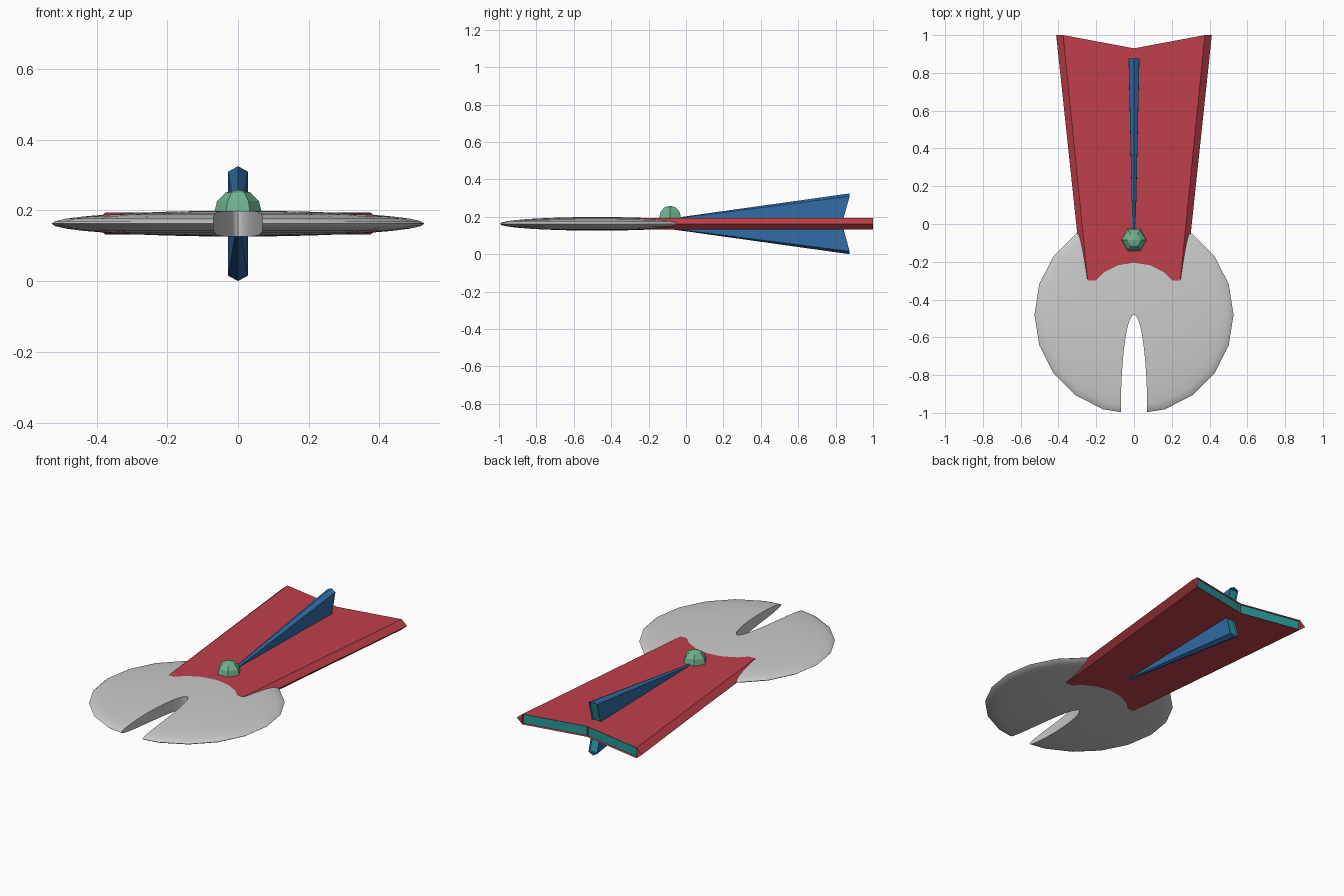
import bpy, bmesh
from math import cos, sin, pi, radians
from mathutils import Matrix

if "Cube" in bpy.data.objects:
    bpy.data.objects.remove(bpy.data.objects["Cube"])

ZC = 0.1625  # height of the symmetry plane


def material(name, rgb):
    m = bpy.data.materials.new(name)
    m.diffuse_color = (*rgb, 1)
    m.use_nodes = True
    m.node_tree.nodes["Principled BSDF"].inputs["Base Color"].default_value = m.diffuse_color
    return m


RED = material("red", (0.52, 0.05, 0.07))
BLUE = material("blue", (0.03, 0.15, 0.38))
TEAL = material("teal", (0.02, 0.32, 0.32))
GREEN = material("green", (0.16, 0.45, 0.28))


def make_object(name, bm, mats=()):
    bmesh.ops.recalc_face_normals(bm, faces=bm.faces[:])
    me = bpy.data.meshes.new(name)
    bm.to_mesh(me)
    bm.free()
    ob = bpy.data.objects.new(name, me)
    bpy.context.collection.objects.link(ob)
    for m in mats:
        me.materials.append(m)
    return ob


def wedge(name, front, rear, mid_y, mat, border, upright=False):
    """Tapered wing with pointed edges, a V-notched tail and inset tail panels.
    front / rear = (y, flat half span, tip half span, half thickness)"""
    bm = bmesh.new()
    rings = []
    for (y, flat, tip, t), my in ((front, front[0]), (rear, mid_y)):
        pts = [(tip, 0, y), (flat, t, y), (0, t, my), (-flat, t, y),
               (-tip, 0, y), (-flat, -t, y), (0, -t, my), (flat, -t, y)]
        rings.append([bm.verts.new((b, yy, a + ZC) if upright else (a, yy, b + ZC))
                      for a, b, yy in pts])
    f, r = rings
    for i in range(8):
        j = (i + 1) % 8
        bm.faces.new((f[i], f[j], r[j], r[i]))
    bm.faces.new(f)
    bm.faces.new((r[0], r[1], r[7]))
    bm.faces.new((r[4], r[5], r[3]))
    panels = [bm.faces.new((r[1], r[2], r[6], r[7])),
              bm.faces.new((r[3], r[5], r[6], r[2]))]
    bmesh.ops.recalc_face_normals(bm, faces=bm.faces[:])
    bmesh.ops.inset_individual(bm, faces=panels, thickness=border, depth=-0.008)
    for p in panels:
        p.material_index = 1
    return make_object(name, bm, (mat, TEAL))


# Saucer: flattened sphere with a rounded slot cut in from the front
bm = bmesh.new()
bmesh.ops.create_uvsphere(bm, u_segments=20, v_segments=16, radius=1)
bm.transform(Matrix.Translation((0, -0.48, ZC)) @ Matrix.Diagonal((0.527, 0.527, 0.0365, 1)))
saucer = make_object("saucer", bm)

bm = bmesh.new()
bmesh.ops.create_cone(bm, cap_ends=True, segments=48, radius1=1, radius2=1, depth=0.3)
bm.transform(Matrix.Translation((0, -1.0, ZC)) @ Matrix.Diagonal((0.07, 0.52, 1, 1)))
cutter = make_object("slot_cutter", bm)

cut = saucer.modifiers.new("slot", 'BOOLEAN')
cut.operation = 'DIFFERENCE'
cut.solver = 'EXACT'
cut.object = cutter
bpy.context.view_layer.objects.active = saucer
saucer.select_set(True)
bpy.ops.object.modifier_apply(modifier="slot")
bpy.data.objects.remove(cutter)
bpy.ops.object.shade_smooth_by_angle(angle=radians(35))

# Flat tail wing and upright fin
wedge("tail_wing", (-0.3, 0.245, 0.274, 0.031), (1.0, 0.375, 0.412, 0.031), 0.93, RED, 0.006)
wedge("tail_fin", (-0.15, 0.016, 0.019, 0.006), (0.875, 0.147, 0.1625, 0.028), 0.834,
      BLUE, 0.007, upright=True)

# Six-sided cockpit dome
bm = bmesh.new()
rings = []
for radius, z in ((0.067, 0.165), (0.067, 0.195), (0.059, 0.226), (0.036, 0.25)):
    rings.append([bm.verts.new((radius * cos(i * pi / 3), -0.085 + radius * sin(i * pi / 3), z))
                  for i in range(6)])
top = bm.verts.new((0, -0.085, 0.259))
for i in range(6):
    j = (i + 1) % 6
    for a, b in zip(rings, rings[1:]):
        bm.faces.new((a[i], a[j], b[j], b[i]))
    bm.faces.new((rings[-1][i], rings[-1][j], top))
bm.faces.new(rings[0])
make_object("cockpit_dome", bm, (GREEN,))
